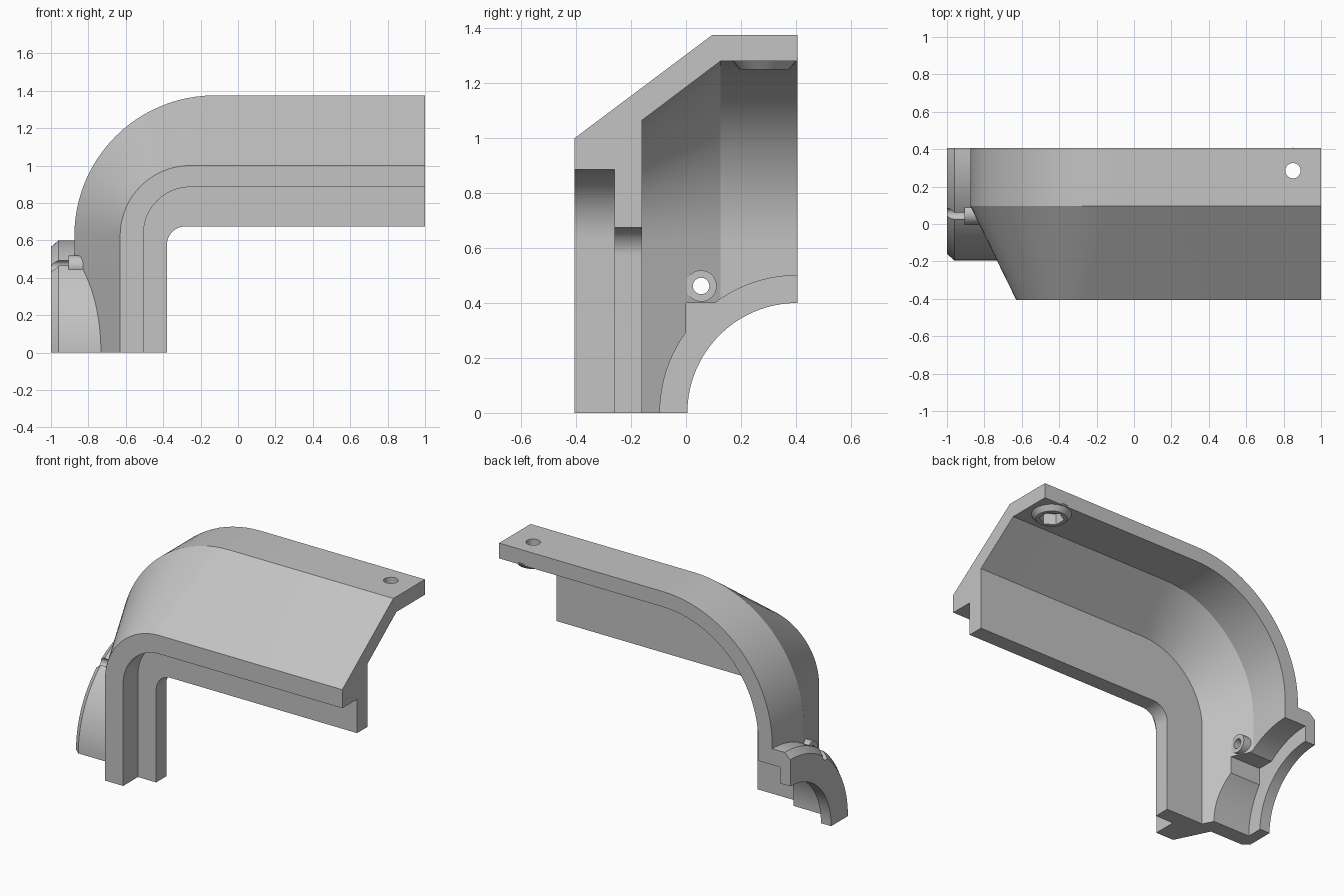
import bpy, bmesh, math
from mathutils import Matrix, Vector

cube = bpy.data.objects.get("Cube")
if cube:
    bpy.data.objects.remove(cube, do_unlink=True)

grey = bpy.data.materials.new("light_grey")
grey.use_nodes = True
colour = (0.55, 0.55, 0.55, 1)
grey.diffuse_color = colour
grey.node_tree.nodes["Principled BSDF"].inputs["Base Color"].default_value = colour


def make(name, bm):
    bmesh.ops.recalc_face_normals(bm, faces=bm.faces)
    mesh = bpy.data.meshes.new(name)
    bm.to_mesh(mesh)
    bm.free()
    mesh.materials.append(grey)
    ob = bpy.data.objects.new(name, mesh)
    bpy.context.collection.objects.link(ob)
    return ob


def loft(name, sections):
    """Solid through a list of matching closed sections."""
    bm = bmesh.new()
    rows = [[bm.verts.new(p) for p in s] for s in sections]
    n = len(rows[0])
    for a, b in zip(rows, rows[1:]):
        for i in range(n):
            j = (i + 1) % n
            bm.faces.new((a[i], a[j], b[j], b[i]))
    bm.faces.new(rows[0])
    bm.faces.new(rows[-1])
    return make(name, bm)


def box(name, lo, hi):
    bm = bmesh.new()
    bmesh.ops.create_cube(bm, size=1)
    lo, hi = Vector(lo), Vector(hi)
    for v in bm.verts:
        v.co = [(l + h) / 2 + c * (h - l) for l, h, c in zip(lo, hi, v.co)]
    return make(name, bm)


def rod(name, start, end, r1, r2=None, sides=32):
    """Cylinder or cone between two points."""
    start, end = Vector(start), Vector(end)
    axis = end - start
    turn = axis.to_track_quat('Z', 'Y').to_matrix().to_4x4()
    bm = bmesh.new()
    bmesh.ops.create_cone(bm, cap_ends=True, segments=sides, radius1=r1,
                          radius2=r1 if r2 is None else r2, depth=axis.length,
                          matrix=Matrix.Translation((start + end) / 2) @ turn)
    return make(name, bm)


def combine(target, other, operation):
    mod = target.modifiers.new(operation, 'BOOLEAN')
    mod.operation, mod.solver, mod.object = operation, 'EXACT', other
    bpy.ops.object.select_all(action='DESELECT')
    bpy.context.view_layer.objects.active = target
    target.select_set(True)
    bpy.ops.object.modifier_apply(modifier=mod.name)
    bpy.data.objects.remove(other, do_unlink=True)


# Swept cover: each profile corner has a depth y, leg x, beam z and bend radius
profile = [
    (0.405, -0.875, 1.375, 0.75), (0.095, -0.875, 1.375, 0.75),
    (-0.405, -0.63, 1.0, 0.375), (-0.405, -0.505, 0.885, 0.25),
    (-0.26, -0.505, 0.885, 0.25), (-0.26, -0.38, 0.675, 0.1),
    (-0.16, -0.38, 0.675, 0.1), (-0.16, -0.64, 1.065, 0.44),
    (0.125, -0.78, 1.28, 0.66), (0.405, -0.78, 1.28, 0.66)]
sections = [[(x, y, 0) for y, x, z, r in profile]]
BEND = 24
for k in range(BEND + 1):
    a = math.pi / 2 * k / BEND
    sections.append([(x + r * (1 - math.cos(a)), y, z - r * (1 - math.sin(a)))
                     for y, x, z, r in profile])
sections.append([(1, y, z) for y, x, z, r in profile])
cover = loft("elbow_cover", sections)

# Quarter collar with a chamfered rim, trimmed to the inside of the leg wall
collar_profile = [(-1, 0.4), (-1, 0.565), (-0.96, 0.6), (-0.64, 0.6), (-0.64, 0.4)]
ring = []
for k in range(33):
    a = math.pi / 2 * k / 32
    ring.append([(x, 0.405 - r * math.sin(a), r * math.cos(a)) for x, r in collar_profile])
collar = loft("collar", ring)
inside = [(-0.64, -0.16), (-0.78, 0.125), (-0.78, 0.5), (0, 0.5), (0, -0.16)]
combine(collar, loft("leg_cavity", [[(x, y, z) for x, y in inside] for z in (-0.1, 0.615)]),
        'DIFFERENCE')
combine(cover, collar, 'UNION')

# Counterbore of the collar and its square corner relief
combine(cover, rod("counterbore", (-0.93, 0.405, 0), (-0.5, 0.405, 0), 0.5, sides=128), 'DIFFERENCE')
combine(cover, box("corner_relief", (-0.93, 0, -0.1), (-0.5, 0.45, 0.4)), 'DIFFERENCE')

# Screw tube through the leg wall
SY, SZ = 0.055, 0.462
combine(cover, rod("screw_tube", (-0.905, SY, SZ), (-0.72, SY, SZ), 0.057), 'UNION')
combine(cover, rod("screw_hole", (-1.1, SY, SZ), (-0.6, SY, SZ), 0.03), 'DIFFERENCE')

# Nut seat under the beam, with hexagonal pocket and through hole
NX, NY = 0.85, 0.285
combine(cover, rod("nut_seat", (NX, NY, 1.25), (NX, NY, 1.29), 0.09, 0.123), 'UNION')
combine(cover, rod("nut_pocket", (NX, NY, 1.2), (NX, NY, 1.32), 0.072, sides=6), 'DIFFERENCE')
combine(cover, rod("bolt_hole", (NX, NY, 1.1), (NX, NY, 1.5), 0.041), 'DIFFERENCE')

# Smooth bends, crisp edges
cover.select_set(True)
bpy.context.view_layer.objects.active = cover
bpy.ops.object.shade_smooth_by_angle(angle=math.radians(25))
